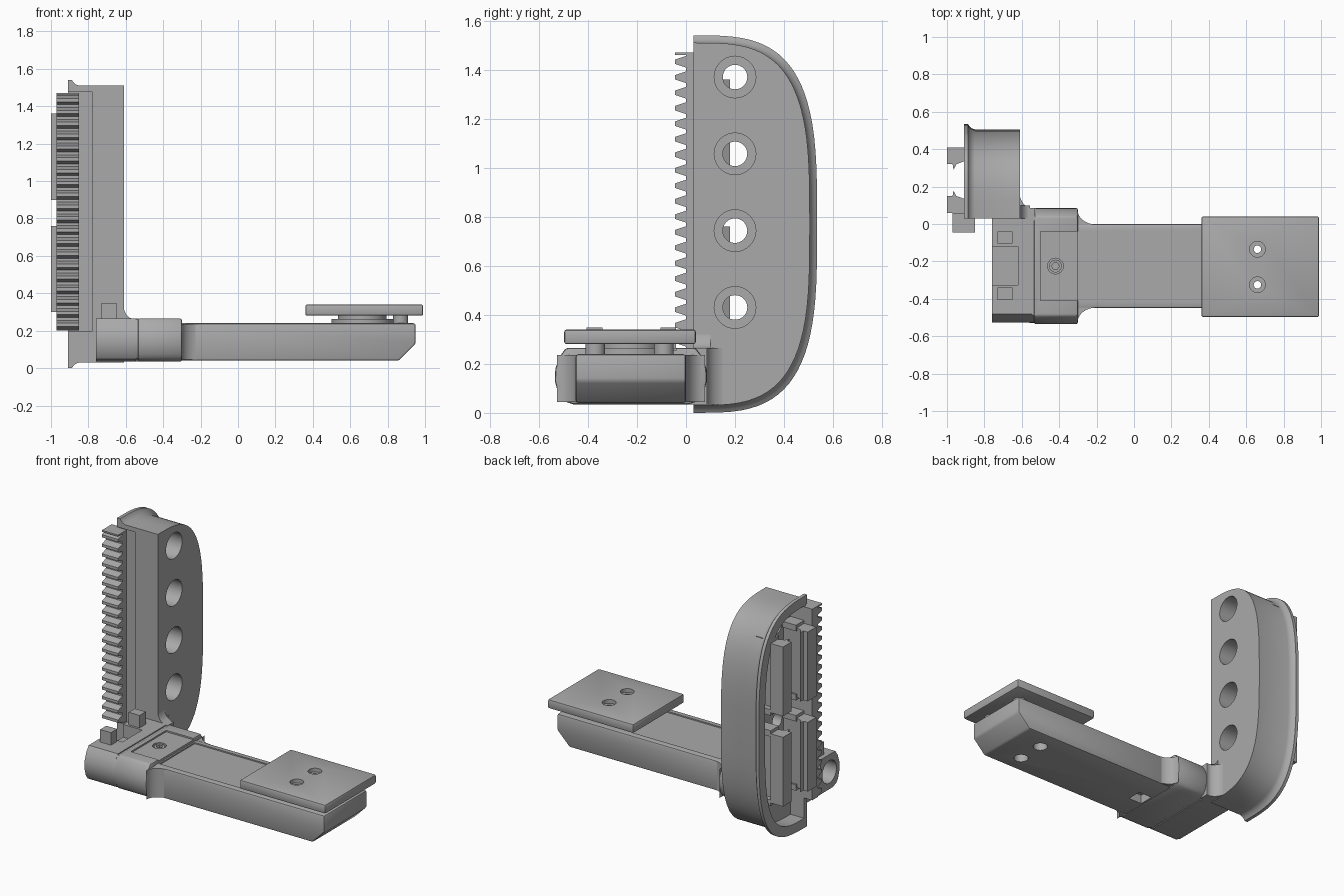
import bpy, bmesh
from math import cos, sin, pi, radians
from mathutils import Vector

cube = bpy.data.objects.get("Cube")
if cube:
    bpy.data.objects.remove(cube, do_unlink=True)

grey = bpy.data.materials.new("plain_grey")
grey.use_nodes = True
colour = (0.40, 0.40, 0.40, 1)
grey.diffuse_color = colour
grey.node_tree.nodes["Principled BSDF"].inputs["Base Color"].default_value = colour


def place(axis, level, p):
    """Point p of a section lying across the given axis."""
    u, v = p
    return {"x": (level, u, v), "y": (u, level, v), "z": (u, v, level)}[axis]


def loft(name, axis, sections):
    """Closed solid through a list of (level, points) sections."""
    bm = bmesh.new()
    rings = [[bm.verts.new(place(axis, lv, p)) for p in pts] for lv, pts in sections]
    for a, b in zip(rings, rings[1:]):
        for i in range(len(a)):
            j = (i + 1) % len(a)
            bm.faces.new((a[i], a[j], b[j], b[i]))
    bm.faces.new(rings[0])
    bm.faces.new(rings[-1])
    bmesh.ops.recalc_face_normals(bm, faces=bm.faces)
    mesh = bpy.data.meshes.new(name)
    bm.to_mesh(mesh)
    bm.free()
    mesh.materials.append(grey)
    ob = bpy.data.objects.new(name, mesh)
    bpy.context.collection.objects.link(ob)
    return ob


def prism(name, axis, a, b, pts):
    return loft(name, axis, [(a, pts), (b, pts)])


def box(name, x, y, z):
    return prism(name, "z", z[0], z[1],
                 [(x[0], y[0]), (x[1], y[0]), (x[1], y[1]), (x[0], y[1])])


def cyl(name, axis, centre, r, a, b, r2=None, n=32):
    def ring(s):
        return [(centre[0] + s * cos(2 * pi * i / n), centre[1] + s * sin(2 * pi * i / n))
                for i in range(n)]
    return loft(name, axis, [(a, ring(r)), (b, ring(r2 or r))])


def apply(ob, mod):
    bpy.ops.object.select_all(action="DESELECT")
    bpy.context.view_layer.objects.active = ob
    ob.select_set(True)
    bpy.ops.object.modifier_apply(modifier=mod.name)


def cut(ob, *cutters):
    for c in cutters:
        mod = ob.modifiers.new("cut", "BOOLEAN")
        mod.operation, mod.solver, mod.object = "DIFFERENCE", "EXACT", c
        apply(ob, mod)
        bpy.data.objects.remove(c, do_unlink=True)


def bevel(ob, width, segments=2):
    mod = ob.modifiers.new("bevel", "BEVEL")
    mod.width, mod.segments, mod.limit_method = width, segments, "ANGLE"
    apply(ob, mod)


# Upright housing: D-shaped body with a flared lip on its open side
MID = 0.77


def d_shape(grow, front=0.03, n=44, k=2 / 3.3):
    pts = []
    for i in range(n + 1):
        t = -pi / 2 + pi * i / n
        c, s = max(cos(t), 0), sin(t)
        side = 1 if s > 0 else -1
        pts.append((front + (0.505 + grow - front) * c ** k,
                    MID + side * (0.74 + grow) * abs(s) ** k))
    return pts


housing = loft("upright_housing", "x", [
    (-0.91, d_shape(0.03)), (-0.888, d_shape(0.03)), (-0.88, d_shape(0.018)),
    (-0.868, d_shape(0.007)), (-0.85, d_shape(0)), (-0.61, d_shape(0))])
cut(housing, prism("cavity", "x", -0.95, -0.81, d_shape(-0.035, 0.06)),
    box("rack_seat", (-0.95, -0.78), (0, 0.045), (0.195, 1.48)))
HOLES = [0.43 + 0.3133 * i for i in range(4)]
for z in HOLES:
    cut(housing, cyl("counterbore", "x", (0.2, z), 0.085, -0.73, -0.6),
        cyl("bore", "x", (0.2, z), 0.05, -1, -0.65))

# Toothed rack along the front edge
PITCH, ROOT = 0.0632, 0.2
teeth = [(0.0, ROOT)]
for i in range(20):
    zc = ROOT + PITCH * (i + 0.5)
    teeth += [(0.0, zc - 0.024), (-0.045, zc - 0.009), (-0.045, zc + 0.009), (0.0, zc + 0.024)]
teeth += [(0.0, 1.46), (-0.045, 1.46), (-0.045, 1.47), (0.06, 1.47), (0.06, ROOT)]
rack = prism("toothed_rack", "x", -0.97, -0.85, teeth)

# Two pairs of gripping rails inside the housing
for n, (z0, z1) in enumerate(((0.3, 0.76), (0.9, 1.36))):
    for side, s in (("front", -1), ("back", 1)):
        tag = f"{side}_{n + 1}"

        def across(pts):
            return [(x, 0.235 + s * d) for x, d in pts]
        prism("grip_rail_" + tag, "z", z0, z1, across(
            [(-0.8, 0.1), (-0.91, 0.1), (-0.935, 0.09), (-0.95, 0.085), (-0.965, 0.055),
             (-0.97, 0.085), (-1.0, 0.085), (-1.0, 0.175), (-0.91, 0.175),
             (-0.91, 0.14), (-0.8, 0.14)]))
        for z in (z0, z1):
            prism("rail_foot_" + tag, "z", z - 0.02, z + 0.02,
                  across([(-0.8, 0.09), (-0.91, 0.09), (-0.91, 0.175), (-0.8, 0.175)]))

# Collar and base block share one rounded section
TOP, LOW = 0.265, 0.035
left_edge = [(-0.49, TOP), (-0.515, 0.23), (-0.533, 0.18), (-0.535, 0.13),
             (-0.52, 0.075), (-0.5, 0.048), (-0.46, LOW)]
right_edge = [(-0.45 - y, z) for y, z in reversed(left_edge)]
collar = prism("collar", "x", -0.535, -0.3, left_edge + right_edge)
bevel(collar, 0.01)
cut(collar, box("collar_slot", (-0.5, -0.2), (-0.41, -0.04), (0.255, 0.4)),
    cyl("screw_recess", "z", (-0.42, -0.225), 0.042, 0.235, 0.4))
screw = cyl("collar_screw", "z", (-0.42, -0.225), 0.034, 0.22, 0.25)
cut(screw, cyl("socket", "z", (-0.42, -0.225), 0.02, 0.225, 0.3, n=6))

base = prism("base_block", "x", -0.76, -0.545,
             [(y + 0.008, z) for y, z in left_edge] + [(0.05, LOW), (0.05, TOP)])
cut(base, box("pit", (-0.72, -0.62), (-0.325, -0.12), (0.18, 0.4)),
    box("pit_mouth", (-0.8, -0.7), (-0.325, -0.12), (0.18, 0.4)),
    cyl("end_bore", "x", (-0.42, 0.15), 0.075, -0.8, -0.6))
prism("joint_core", "x", -0.56, -0.52, [(y * 0.97 - 0.01, z * 0.95 + 0.007)
                                      for y, z in left_edge + right_edge])
for side, y in (("front", -0.405), ("back", -0.105)):
    box("stop_block_" + side, (-0.73, -0.65), (y, y + 0.065), (0.25, 0.348))

# Fillets blending the base into the housing
def cove(corner, du, dv, n=8):
    """Concave quarter fillet filling the corner."""
    arc = [(corner[0] + du * (1 - sin(pi / 2 * i / n)),
            corner[1] + dv * (1 - cos(pi / 2 * i / n))) for i in range(n + 1)]
    return [corner] + arc


box("joint_web", (-0.62, -0.53), (0.02, 0.085), (LOW, TOP))
box("base_web", (-0.76, -0.61), (0.02, 0.06), (LOW, TOP))
prism("side_fillet", "z", LOW, TOP, cove((-0.612, 0.083), 0.075, 0.085))
prism("top_fillet", "y", 0.03, 0.1, cove((-0.612, 0.263), 0.055, 0.075))

# Arm with a sloped tip, shallow top channel and underside pockets
BOLTS = [(0.66, -0.135), (0.66, -0.325)]
arm = prism("arm", "y", -0.45, 0.0, [(-0.32, 0.04), (0.86, 0.04), (0.95, 0.13),
                                   (0.95, 0.24), (-0.32, 0.24)])
bevel(arm, 0.012)
cut(arm, box("channel", (-0.29, 0.5), (-0.41, -0.04), (0.232, 0.3)),
    box("lower_pocket", (-0.29, -0.19), (-0.275, -0.175), (0, 0.1)))
for y, s in ((-0.003, 1), (-0.447, -1)):
    prism("arm_flare", "z", 0.045, 0.237, cove((-0.302, y), 0.1, s * 0.08))

# Mounting plate carried on a disc and two posts
plate = box("mounting_plate", (0.36, 0.99), (-0.497, 0.04), (0.28, 0.34))
bevel(plate, 0.01)
disc = cyl("support_disc", "z", (0.665, -0.23), 0.165, 0.235, 0.262, n=48)
boss = cyl("support_boss", "z", (0.665, -0.23), 0.13, 0.255, 0.285, n=48)
for y in (-0.37, -0.09):
    cyl("support_post", "z", (0.87, y), 0.04, 0.23, 0.285)
for b in BOLTS:
    for part in (arm, disc, boss, plate):
        cut(part, cyl("bolt_hole", "z", b, 0.02, -0.1, 0.5))
    cut(plate, cyl("bolt_seat", "z", b, 0.042, 0.315, 0.4))
    cut(arm, cyl("bolt_access", "z", b, 0.045, -0.1, 0.15))

# Smooth curved walls, crisp edges
for ob in list(bpy.context.scene.objects):
    if ob.type == "MESH" and grey.name in ob.data.materials:
        bpy.ops.object.select_all(action="DESELECT")
        bpy.context.view_layer.objects.active = ob
        ob.select_set(True)
        bpy.ops.object.shade_smooth_by_angle(angle=radians(30))
